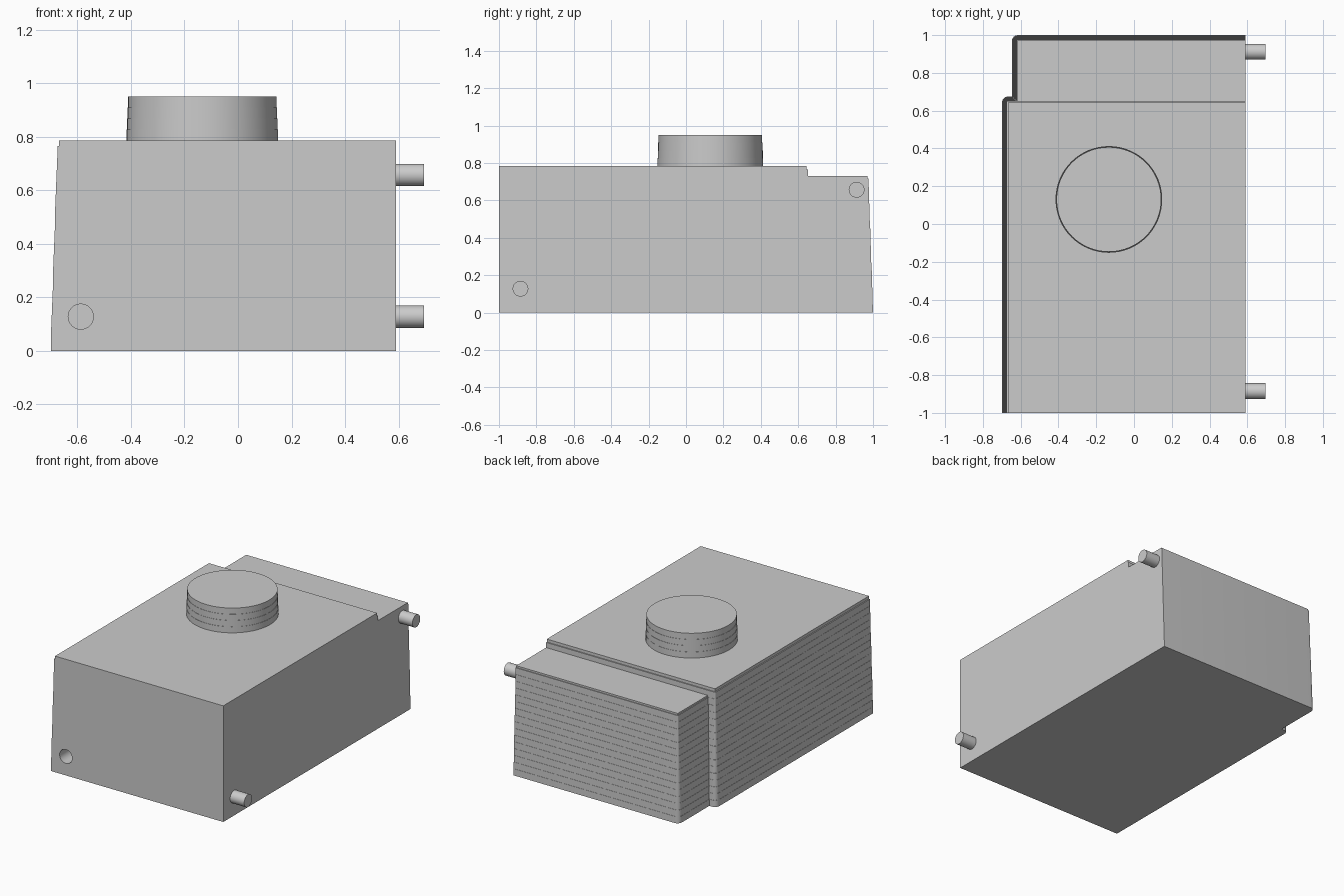
import bpy, bmesh, math
from mathutils import Matrix

if "Cube" in bpy.data.objects:
    bpy.data.objects.remove(bpy.data.objects["Cube"])

grey = bpy.data.materials.new("plain grey")
grey.use_nodes = True
colour = (0.6, 0.6, 0.6, 1)
grey.diffuse_color = colour
grey.node_tree.nodes["Principled BSDF"].inputs["Base Color"].default_value = colour


def finish(name, bm):
    bmesh.ops.recalc_face_normals(bm, faces=bm.faces)
    mesh = bpy.data.meshes.new(name)
    bm.to_mesh(mesh)
    bm.free()
    obj = bpy.data.objects.new(name, mesh)
    bpy.context.collection.objects.link(obj)
    mesh.materials.append(grey)
    return obj


def activate(obj):
    bpy.ops.object.select_all(action='DESELECT')
    obj.select_set(True)
    bpy.context.view_layer.objects.active = obj


def smooth(obj):
    activate(obj)
    bpy.ops.object.shade_smooth_by_angle(angle=math.radians(30))


def stack(name, outline, layers):
    """Stepped solid: each layer (z0, z1, offset) is a straight slice of the outline."""
    bm = bmesh.new()
    rings = []
    for z0, z1, d in layers:
        for z in (z0, z1):
            rings.append([bm.verts.new((x, y, z)) for x, y in outline(d)])
    for a, b in zip(rings, rings[1:]):
        for i in range(len(a)):
            j = (i + 1) % len(a)
            bm.faces.new((a[i], a[j], b[j], b[i]))
    bm.faces.new(rings[0][::-1])
    bm.faces.new(rings[-1])
    return finish(name, bm)


def draft(top, count, start, end):
    h = top / count
    return [(i * h, (i + 1) * h, start + (end - start) * i / (count - 1))
            for i in range(count)]


def block(x0, y0, x1, y1):
    """Rectangle that grows by d on its left and back, with a rounded outer corner."""
    def outline(d):
        pts = [(x0 - d, y0), (x1, y0), (x1, y1 + d)]
        for k in range(7):
            a = math.pi / 2 * (1 + k / 6)
            pts.append((x0 + d * math.cos(a), y1 + d * math.sin(a)))
        return pts
    return outline


def disc(cx, cy, r, n=64):
    return lambda d: [(cx + (r + d) * math.cos(math.tau * i / n),
                       cy + (r + d) * math.sin(math.tau * i / n)) for i in range(n)]


def cylinder(name, r, length, centre, axis):
    bm = bmesh.new()
    place = Matrix.Translation(centre) @ Matrix.Rotation(math.pi / 2, 4, axis)
    bmesh.ops.create_cone(bm, cap_ends=True, segments=32, radius1=r, radius2=r,
                          depth=length, matrix=place)
    return finish(name, bm)


def cut(obj, tool, operation):
    mod = obj.modifiers.new(operation.lower(), 'BOOLEAN')
    mod.operation, mod.object, mod.solver = operation, tool, 'EXACT'
    activate(obj)
    bpy.ops.object.modifier_apply(modifier=mod.name)
    bpy.data.objects.remove(tool)


# Body: tall front block and lower rear block, both with finely stepped sides
body = stack("body", block(-0.667, -1, 0.59, 0.643),
             draft(0.765, 17, 0.032, 0.008) + [(0.765, 0.785, 0.001)])
rear = stack("rear_block", block(-0.615, 0.3, 0.59, 0.968),
             draft(0.718, 16, 0.032, 0.008) + [(0.718, 0.73, 0.003)])
cut(body, rear, 'UNION')

# Round socket in the front face
cut(body, cylinder("socket_cutter", 0.047, 0.24, (-0.587, -1, 0.128), 'X'), 'DIFFERENCE')
smooth(body)

# Round stepped boss on top
boss_h = 0.165 / 4
boss = stack("top_boss", disc(-0.133, 0.13, 0.277),
             [(0.785 + i * boss_h, 0.785 + (i + 1) * boss_h, 0.0055 * (1 - i / 3))
              for i in range(4)])
smooth(boss)

# Locating pegs on the flat side
for name, y, z in (("front_peg", -0.885, 0.128), ("rear_peg", 0.912, 0.657)):
    smooth(cylinder(name, 0.042, 0.125, (0.6325, y, z), 'Y'))
